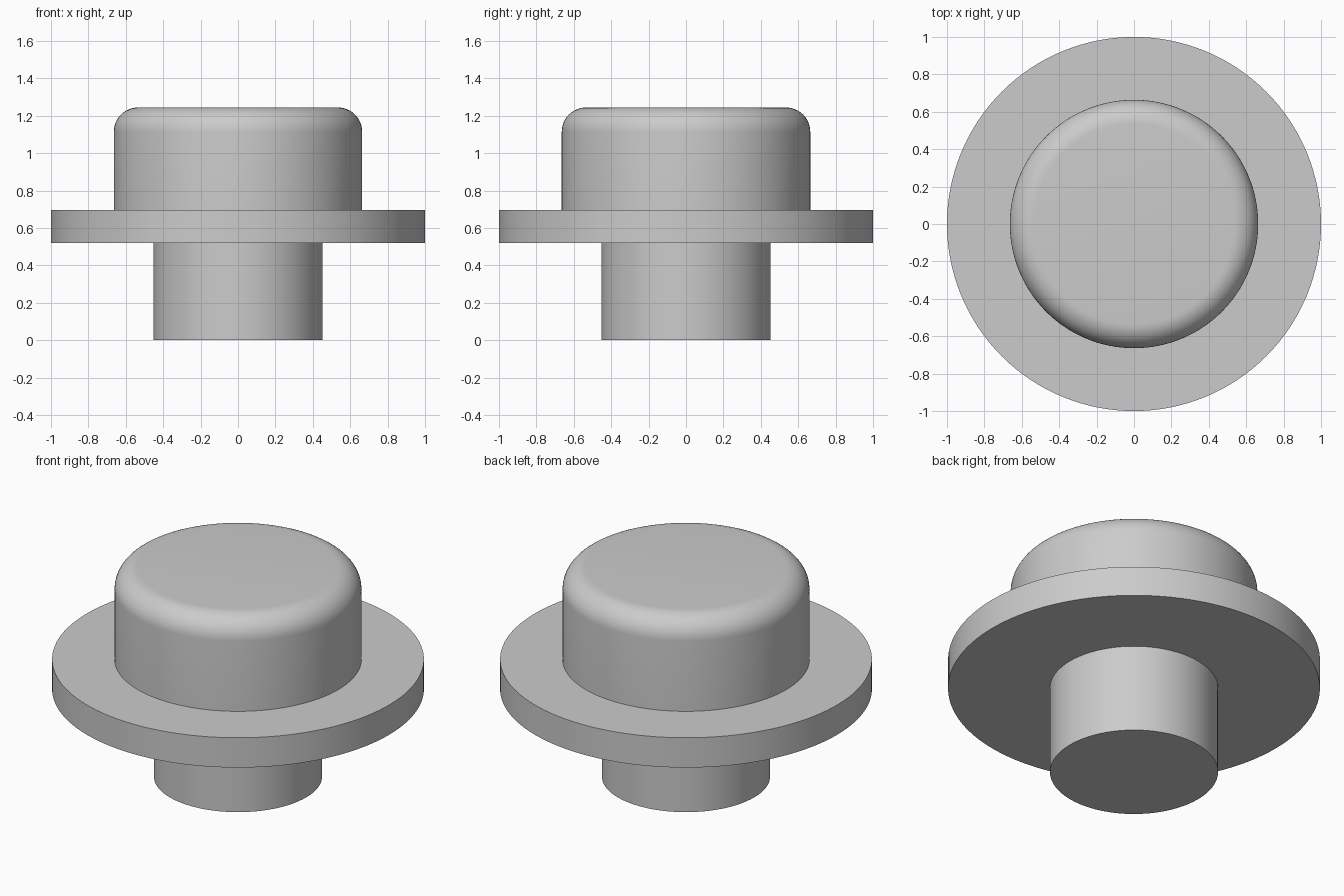
import bpy
import bmesh
from math import cos, sin, pi, radians

cube = bpy.data.objects.get("Cube")
if cube:
    bpy.data.objects.remove(cube, do_unlink=True)

SIDES = 128
STEM_R, FLANGE_R, CAP_R = 0.452, 1.0, 0.664
FLANGE_LOW, FLANGE_TOP, CAP_TOP = 0.52, 0.697, 1.244
ROUND = 0.13

grey = bpy.data.materials.new("plain_grey")
grey.use_nodes = True
colour = (0.6, 0.6, 0.6, 1)
grey.diffuse_color = colour
grey.node_tree.nodes["Principled BSDF"].inputs["Base Color"].default_value = colour


def lathe(name, profile, close_start=False, close_end=False):
    """Turn a (radius, height) profile about z, with optional flat end discs."""
    bm = bmesh.new()
    rings = [[bm.verts.new((r * cos(2 * pi * i / SIDES), r * sin(2 * pi * i / SIDES), z))
              for i in range(SIDES)] for r, z in profile]
    for low, high in zip(rings, rings[1:]):
        for i in range(SIDES):
            j = (i + 1) % SIDES
            bm.faces.new((low[i], low[j], high[j], high[i]))
    if close_start:
        bm.faces.new(rings[0][::-1])
    if close_end:
        bm.faces.new(rings[-1])
    mesh = bpy.data.meshes.new(name)
    bm.to_mesh(mesh)
    bm.free()
    mesh.materials.append(grey)
    obj = bpy.data.objects.new(name, mesh)
    bpy.context.collection.objects.link(obj)
    bpy.ops.object.select_all(action="DESELECT")
    obj.select_set(True)
    bpy.context.view_layer.objects.active = obj
    bpy.ops.object.shade_smooth_by_angle(angle=radians(30))
    return obj


# Stem, flat underneath and open where it meets the flange
lathe("stem", [(STEM_R, 0), (STEM_R, FLANGE_LOW)], close_start=True)

# Wide flat flange between stem and cap
lathe("flange", [(STEM_R, FLANGE_LOW), (FLANGE_R, FLANGE_LOW),
                 (FLANGE_R, FLANGE_TOP), (CAP_R, FLANGE_TOP)])

# Cap with a rounded upper rim
steps = 12
rim = [(CAP_R - ROUND + ROUND * cos(pi / 2 * k / steps),
        CAP_TOP - ROUND + ROUND * sin(pi / 2 * k / steps)) for k in range(steps + 1)]
lathe("cap", [(CAP_R, FLANGE_TOP)] + rim, close_end=True)
